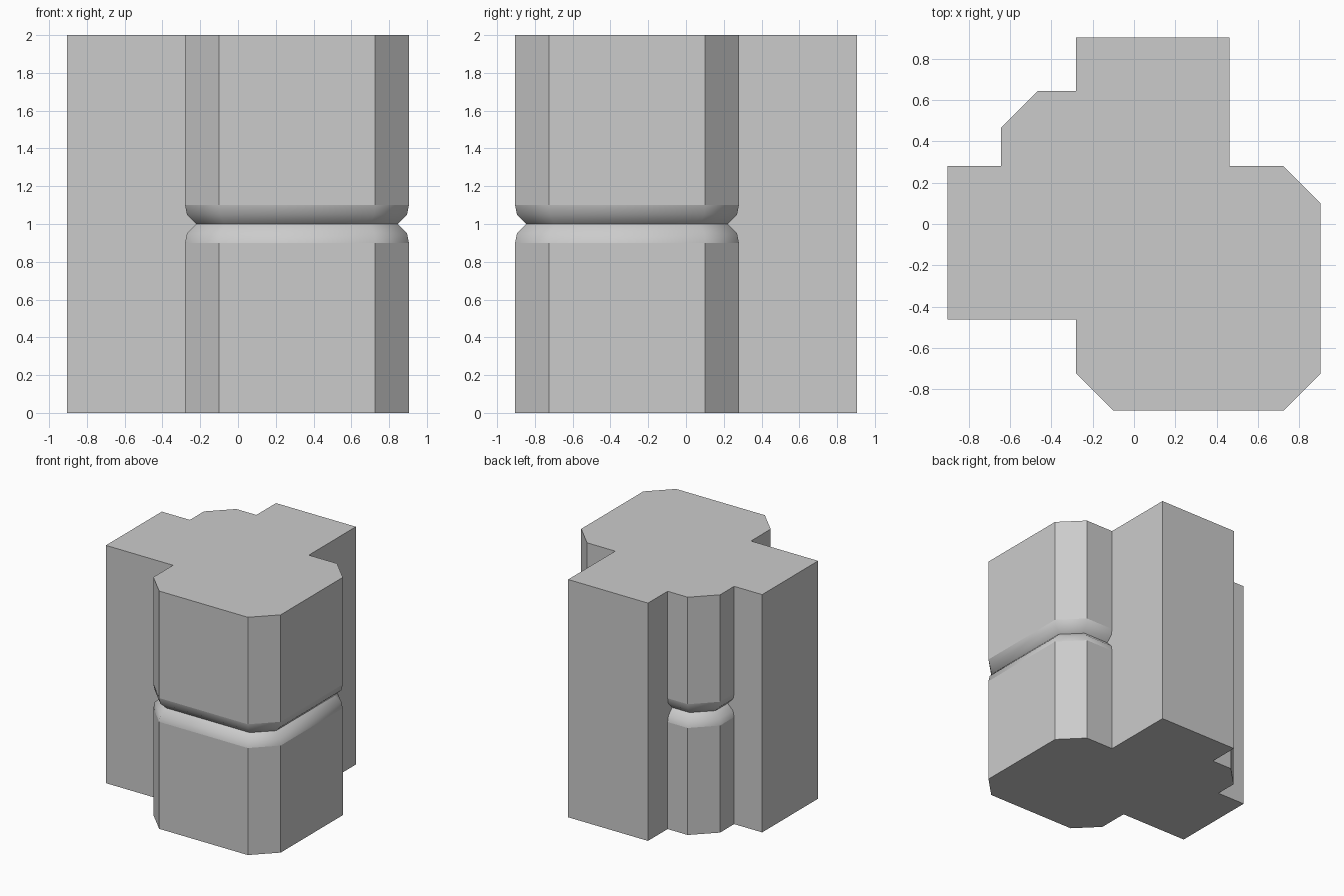
import bpy, bmesh

if "Cube" in bpy.data.objects:
    bpy.data.objects.remove(bpy.data.objects["Cube"])

# Ring heights and how far the outline is drawn in at each (waist groove)
GROOVE = [(0, 0), (0.9, 0), (0.95, 0.01), (1.0, 0.06), (1.05, 0.01), (1.1, 0), (2, 0)]


def outline(cx, cy, h, c):
    """Square of half width h with corners cut by c."""
    k = h - c
    pts = [(k, -h), (h, -k), (h, k), (k, h), (-k, h), (-h, k), (-h, -k), (-k, -h)]
    return [(cx + x, cy + y) for x, y in pts]


def make_object(name, rings, smooth_z=None):
    """Stack rings of points into a closed solid."""
    bm = bmesh.new()
    loops = [[bm.verts.new(p) for p in ring] for ring in rings]
    n = len(loops[0])
    for a, b in zip(loops, loops[1:]):
        for i in range(n):
            j = (i + 1) % n
            bm.faces.new((a[i], a[j], b[j], b[i]))
    bm.faces.new(loops[0][::-1])
    bm.faces.new(loops[-1])
    bmesh.ops.recalc_face_normals(bm, faces=bm.faces)
    me = bpy.data.meshes.new(name)
    bm.to_mesh(me)
    bm.free()
    ob = bpy.data.objects.new(name, me)
    bpy.context.collection.objects.link(ob)
    return ob


def column(name, cx, cy, h, c):
    rings = [[(x, y, z) for x, y in outline(cx, cy, h - d, c - 0.586 * d)]
             for z, d in GROOVE]
    return make_object(name, rings)


def block(name, x0, x1, y0, y1):
    base = [(x0, y0), (x1, y0), (x1, y1), (x0, y1)]
    return make_object(name, [[(x, y, z) for x, y in base] for z in (0, 2)])


# Grooved columns and plain square wings
body = column("grooved_pillar", 0.3125, -0.3125, 0.5925, 0.18)
parts = [
    block("back_wing", -0.28, 0.463, -0.15, 0.905),
    block("left_wing", -0.905, 0.15, -0.463, 0.28),
    column("small_column", -0.22, 0.22, 0.424, 0.177),
]

# Fuse everything into one solid
bpy.context.view_layer.objects.active = body
for part in parts:
    mod = body.modifiers.new("join", 'BOOLEAN')
    mod.operation = 'UNION'
    mod.solver = 'EXACT'
    mod.object = part
    bpy.ops.object.modifier_apply(modifier=mod.name)
    bpy.data.objects.remove(part, do_unlink=True)

# Soft shading inside the groove only, with a crisp crease at its bottom
bm = bmesh.new()
bm.from_mesh(body.data)
for f in bm.faces:
    f.smooth = all(0.89 < v.co.z < 1.11 for v in f.verts)
for e in bm.edges:
    e.smooth = not all(abs(v.co.z - 1) < 0.001 for v in e.verts)
bm.to_mesh(body.data)
bm.free()
